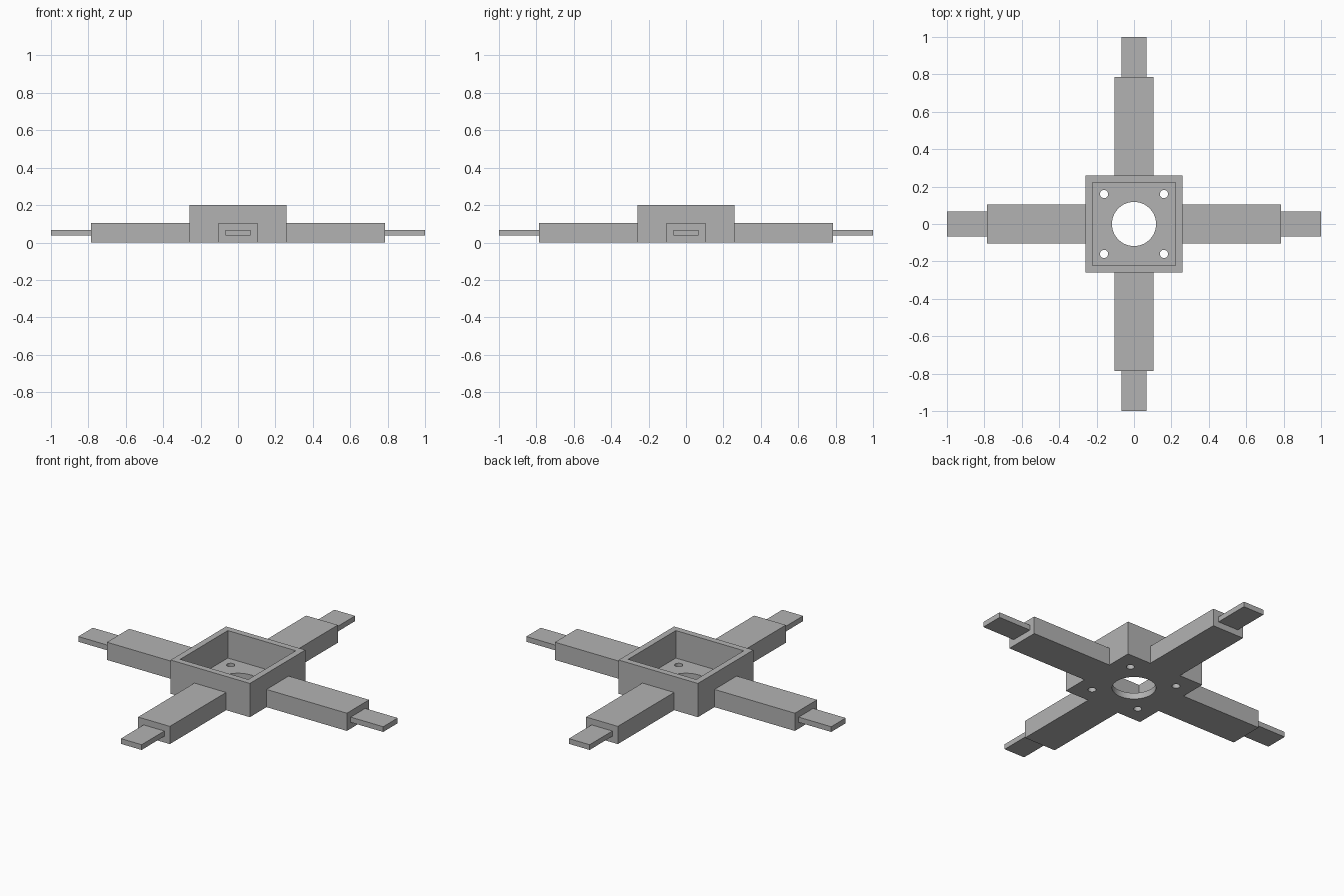
import bpy
import math
from mathutils import Matrix

cube = bpy.data.objects.get("Cube")
if cube:
    bpy.data.objects.remove(cube, do_unlink=True)

GREY = (0.45, 0.45, 0.45, 1)
mat = bpy.data.materials.new("plain grey")
mat.use_nodes = True
mat.diffuse_color = GREY
mat.node_tree.nodes["Principled BSDF"].inputs["Base Color"].default_value = GREY

HUB, HUB_TOP, WALL = 0.26, 0.2, 0.037
ARM_END, ARM_HALF, ARM_TOP = 0.787, 0.104, 0.105
TAB_HALF, TAB_LOW, TAB_TOP = 0.068, 0.037, 0.068
BORE, BOLT, BOLT_OFFSET = 0.118, 0.022, 0.16


def box(name, low, high):
    size = [h - l for l, h in zip(low, high)]
    centre = [(h + l) / 2 for l, h in zip(low, high)]
    bpy.ops.mesh.primitive_cube_add(size=1)
    obj = bpy.context.object
    obj.name = name
    obj.data.transform(Matrix.LocRotScale(centre, None, size))
    obj.data.materials.append(mat)
    return obj


def drill(name, x, y, radius, sides):
    bpy.ops.mesh.primitive_cylinder_add(vertices=sides, radius=radius, depth=HUB_TOP, location=(x, y, 0))
    obj = bpy.context.object
    obj.name = name
    obj.data.materials.append(mat)
    return obj


# Open-topped square hub with a central bore and four bolt holes
hub = box("hub", (-HUB, -HUB, 0), (HUB, HUB, HUB_TOP))
inner = HUB - WALL
cutters = [box("pocket_cutter", (-inner, -inner, WALL), (inner, inner, HUB_TOP * 2)),
           drill("bore_cutter", 0, 0, BORE, 64)]
for sx in (-1, 1):
    for sy in (-1, 1):
        cutters.append(drill("bolt_cutter", sx * BOLT_OFFSET, sy * BOLT_OFFSET, BOLT, 32))

for cutter in cutters:
    cutter.hide_render = True
    mod = hub.modifiers.new("cut", "BOOLEAN")
    mod.operation = "DIFFERENCE"
    mod.solver = "EXACT"
    mod.object = cutter

bpy.ops.object.select_all(action="DESELECT")
hub.select_set(True)
bpy.context.view_layer.objects.active = hub
for mod in list(hub.modifiers):
    bpy.ops.object.modifier_apply(modifier=mod.name)
for cutter in cutters:
    bpy.data.objects.remove(cutter, do_unlink=True)
bpy.ops.object.shade_smooth_by_angle(angle=math.radians(30))

# Four arms, each ending in a thin tab
for i, side in enumerate(("left", "back", "right", "front")):
    arm = box(side + "_arm", (HUB, -ARM_HALF, 0), (ARM_END, ARM_HALF, ARM_TOP))
    tab = box(side + "_tab", (ARM_END, -TAB_HALF, TAB_LOW), (1, TAB_HALF, TAB_TOP))
    for part in (arm, tab):
        part.data.transform(Matrix.Rotation(i * math.pi / 2, 4, "Z"))
